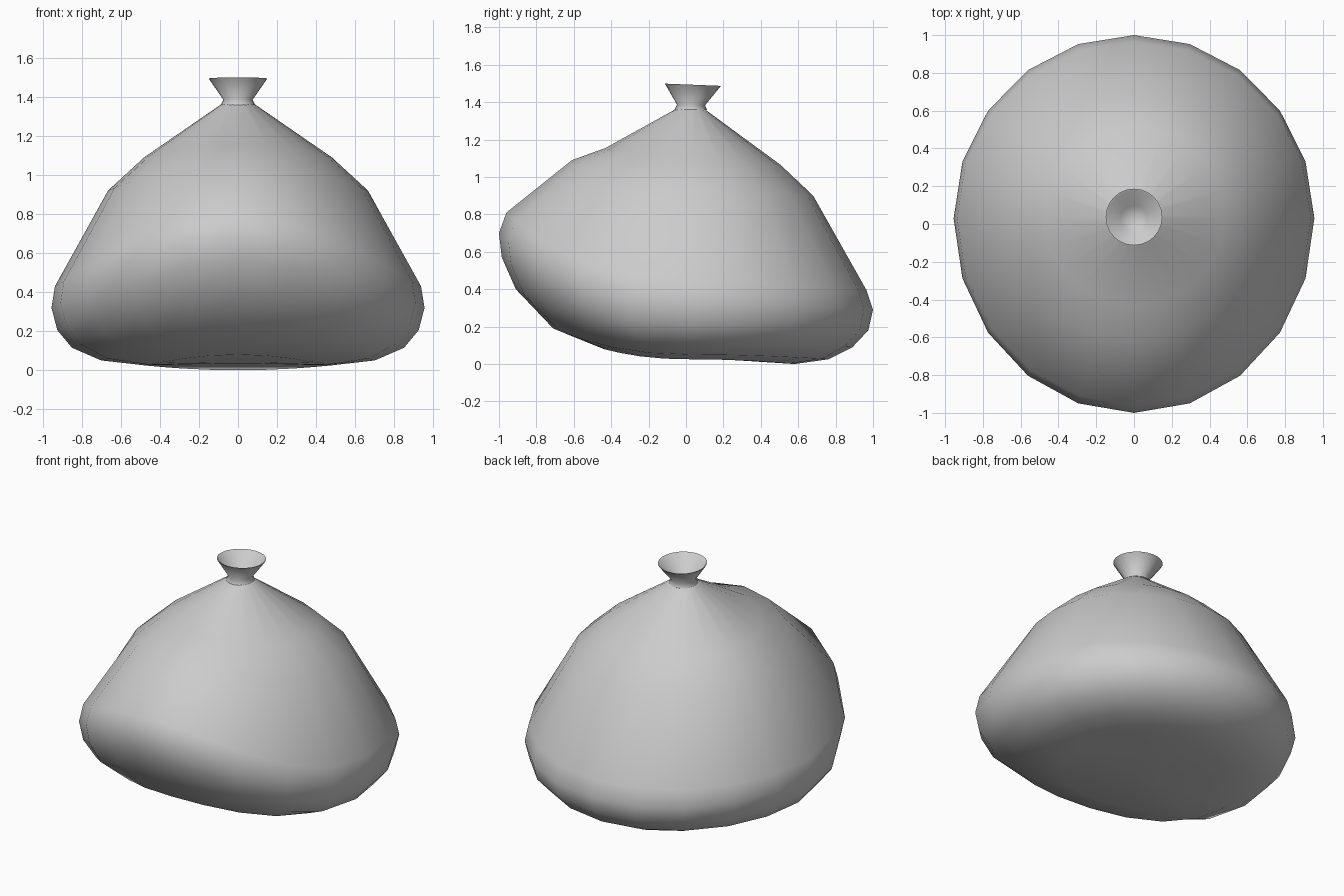
import bpy, bmesh, math

if "Cube" in bpy.data.objects:
    bpy.data.objects.remove(bpy.data.objects["Cube"])

SIDES = 20


def build(name, rings, bottom=None, top=None, angle=40):
    """Skin a list of vertex rings (bottom to top) with optional end points."""
    bm = bmesh.new()
    loops = [[bm.verts.new(p) for p in r] for r in rings]
    for a, b in zip(loops, loops[1:]):
        for i in range(len(a)):
            j = (i + 1) % len(a)
            bm.faces.new((a[i], a[j], b[j], b[i]))
    for loop, tip, flip in ((loops[0], bottom, True), (loops[-1], top, False)):
        if tip:
            v = bm.verts.new(tip)
            for i in range(len(loop)):
                f = (loop[i], loop[(i + 1) % len(loop)], v)
                bm.faces.new(f[::-1] if flip else f)
    me = bpy.data.meshes.new(name)
    bm.to_mesh(me)
    bm.free()
    ob = bpy.data.objects.new(name, me)
    bpy.context.collection.objects.link(ob)
    bpy.context.view_layer.objects.active = ob
    ob.select_set(True)
    bpy.ops.object.shade_smooth_by_angle(angle=math.radians(angle))
    ob.select_set(False)
    return ob


def sack_ring(fy, fz, sx, sz, by, bz):
    """Ring through a front, side and back point; the front edge lifts locally."""
    cy, pts = 0.03, []
    for i in range(SIDES):
        a = 2 * math.pi * i / SIDES
        c, s = math.cos(a), math.sin(a)
        if s >= 0:
            y, z = cy + s * (by - cy), sz + (bz - sz) * s * s
        else:
            y, z = cy + s * (cy - fy), sz + (fz - sz) * abs(s) ** 2.3
        pts.append((sx * c, y, z))
    return pts


# sack body: front y,z / side x,z / back y,z
profile = [
    (-0.44, 0.080, 0.48, 0.025, 0.58, 0.0),
    (-0.71, 0.19, 0.70, 0.05, 0.76, 0.025),
    (-0.91, 0.40, 0.85, 0.115, 0.89, 0.09),
    (-0.985, 0.57, 0.925, 0.205, 0.975, 0.18),
    (-1.0, 0.70, 0.955, 0.32, 1.0, 0.29),
    (-0.96, 0.81, 0.937, 0.43, 0.965, 0.395),
    (-0.61, 1.09, 0.665, 0.92, 0.68, 0.90),
    (-0.43, 1.155, 0.48, 1.09, 0.505, 1.065),
    (-0.06, 1.36, 0.088, 1.36, 0.11, 1.355),
]
build("sack_body", [sack_ring(*p) for p in profile], bottom=(0, 0.03, 0.035), angle=60)


# tied neck: flared funnel, slightly tilted, hollow on top
def neck_ring(r, z, cy, tilt=0.0):
    return [(r * math.cos(t), cy + r * math.sin(t), z - tilt * r * math.sin(t))
            for t in (2 * math.pi * i / 24 for i in range(24))]


build("tied_neck", [
    neck_ring(0.088, 1.357, 0.025),
    neck_ring(0.075, 1.385, 0.027, 0.02),
    neck_ring(0.15, 1.493, 0.037, 0.04),
    neck_ring(0.142, 1.491, 0.037, 0.04),
    neck_ring(0.07, 1.392, 0.027, 0.02),
], top=(0, 0.027, 1.375), angle=65)
